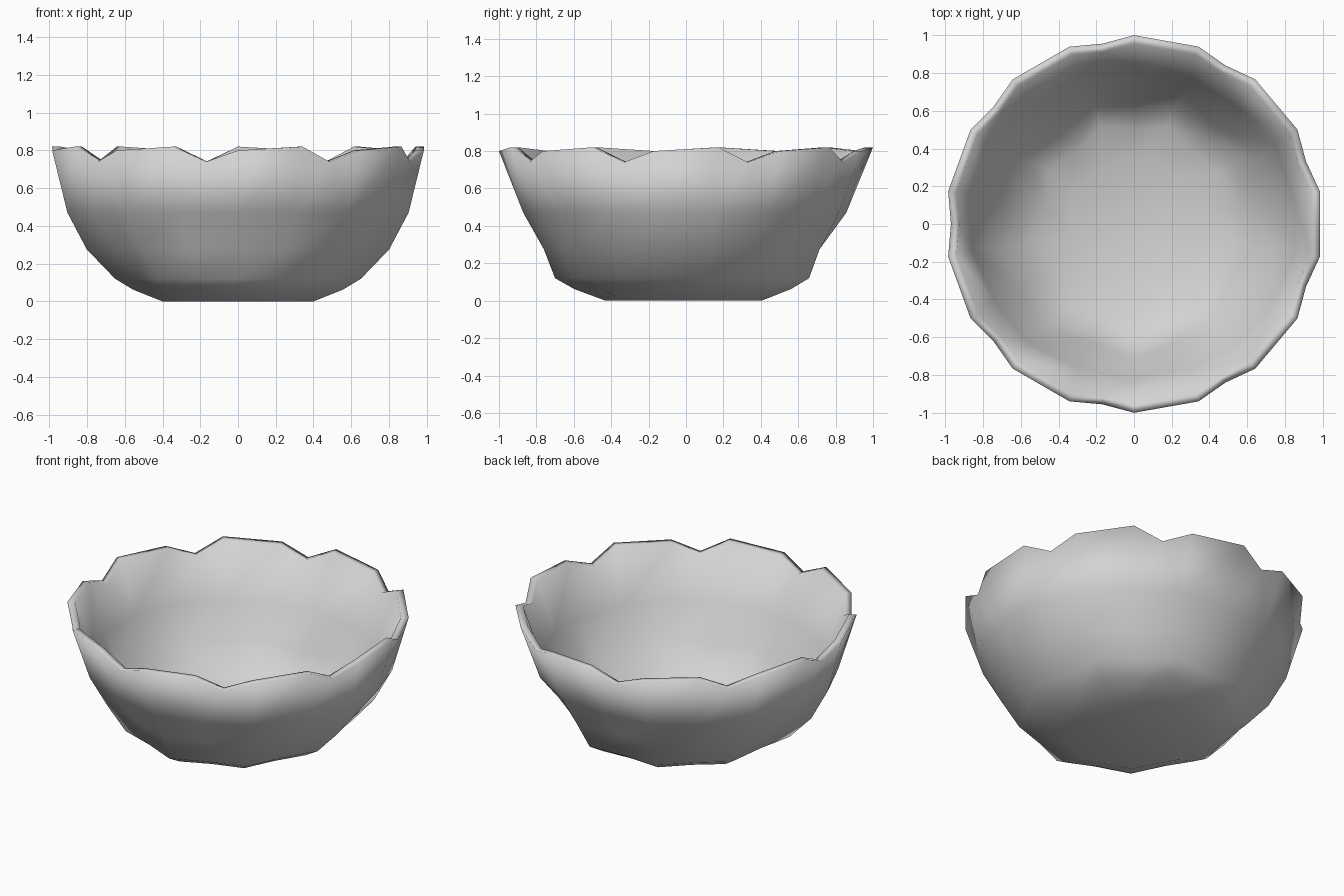
import bpy, bmesh
from math import cos, sin, radians

cube = bpy.data.objects.get("Cube")
if cube:
    bpy.data.objects.remove(cube, do_unlink=True)

COLS = 18          # columns around the bowl, alternating corner / middle of side
WALL = 0.045       # wall thickness
NOTCH_Z = 0.74

# Rings: radius, height, squeeze in x, radius factor of the in-between columns, inner lift
RINGS = [
    (0.43, 0.0, 0.945, 0.93, 0.045),
    (0.597, 0.062, 0.945, 0.92, 0.045),
    (0.70, 0.12, 0.945, 0.925, 0.03),
    (0.76, 0.275, 1.07, 0.925, 0.015),
    (0.87, 0.47, 1.055, 0.985, 0.01),
    (1.0, 0.80, 1.0, 1.0, 0.0),
]


def make_shell(bm, inner):
    """Add one side of the wall; return its notched rim as a loop of vertices."""
    thick = WALL if inner else 0
    rings = []
    for radius, z, squeeze, middle, lift in RINGS:
        ring = []
        for i in range(COLS):
            a = radians(-90 + i * 360 / COLS)
            r = radius * (middle if i % 2 else 1) - thick
            top = 0.02 if radius == 1.0 and i % 2 else 0
            ring.append(bm.verts.new((r * cos(a) * squeeze, r * sin(a),
                                      z + top + lift * inner)))
        rings.append(ring)

    def face(*verts):
        bm.faces.new(verts[::-1] if inner else verts)

    face(*rings[0][::-1])
    rim = []
    for i in range(COLS):
        j = (i + 1) % COLS
        for low, high in zip(rings[:-2], rings[1:-1]):
            face(low[i], low[j], high[j], high[i])
        low, high = rings[-2:]
        rim.append(high[i])
        if i % 2:
            # a V-shaped chip in every second rim edge
            a = radians(-90 + (i + 0.5) * 360 / COLS)
            r = 0.97 - thick
            chip = bm.verts.new((r * cos(a), r * sin(a), NOTCH_Z))
            face(low[i], low[j], chip)
            face(low[i], chip, high[i])
            face(low[j], high[j], chip)
            rim.append(chip)
        else:
            face(low[i], low[j], high[j], high[i])
    return rim


# Bowl: outer and inner shell joined along the rim
bm = bmesh.new()
outer, inner = make_shell(bm, False), make_shell(bm, True)
for k in range(len(outer)):
    n = (k + 1) % len(outer)
    bm.faces.new((outer[k], outer[n], inner[n], inner[k]))
bmesh.ops.recalc_face_normals(bm, faces=bm.faces)
for f in bm.faces:
    f.smooth = True
mesh = bpy.data.meshes.new("bowl")
bm.to_mesh(mesh)
bm.free()
bowl = bpy.data.objects.new("bowl", mesh)
bpy.context.collection.objects.link(bowl)

# Plain grey clay
grey = bpy.data.materials.new("light_grey")
grey.use_nodes = True
colour = (0.65, 0.65, 0.65, 1)
grey.diffuse_color = colour
grey.node_tree.nodes["Principled BSDF"].inputs["Base Color"].default_value = colour
mesh.materials.append(grey)
